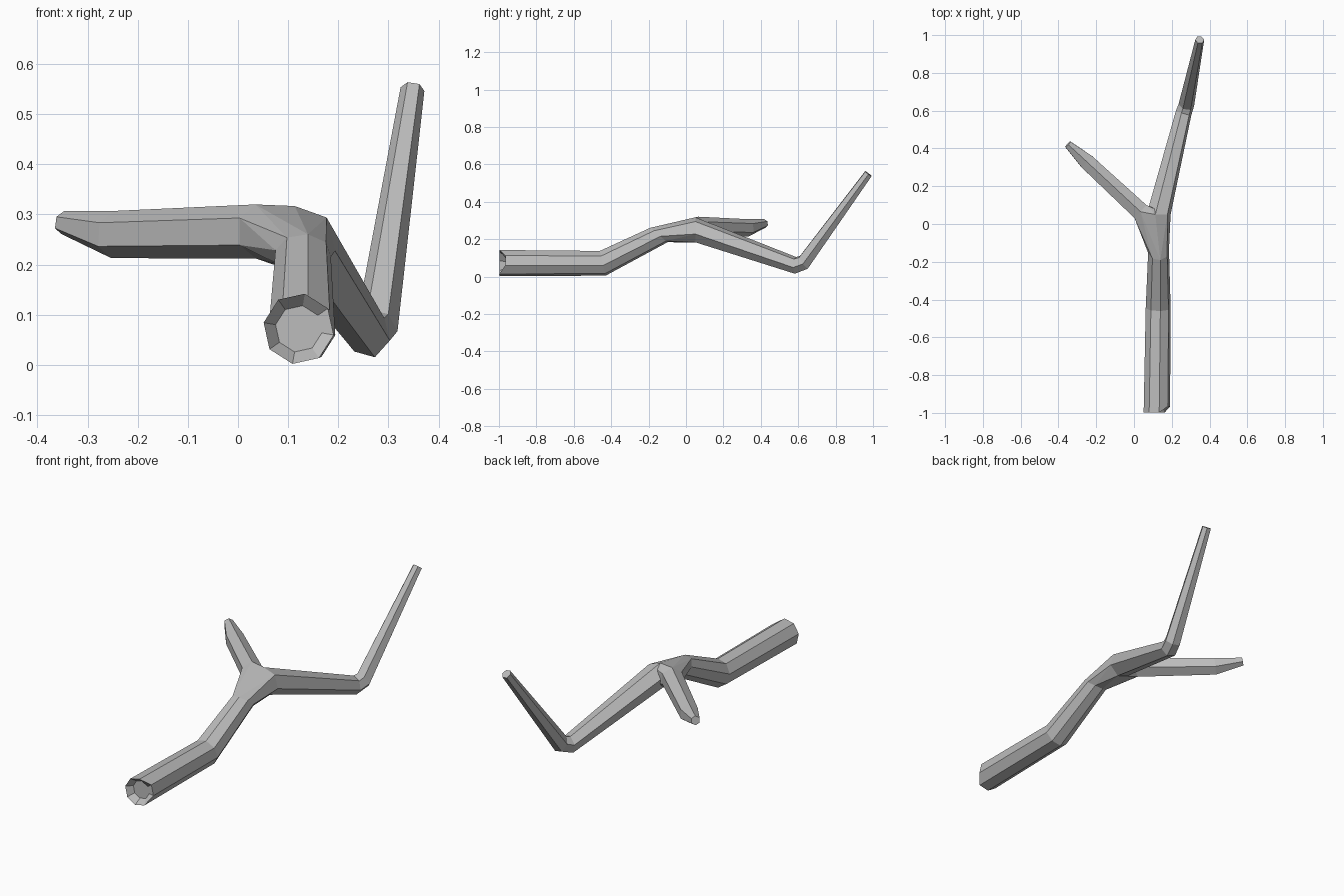
import bpy, bmesh
from math import cos, sin, radians
from mathutils import Vector

cube = bpy.data.objects.get("Cube")
if cube:
    bpy.data.objects.remove(cube, do_unlink=True)

bark = bpy.data.materials.new("grey bark")
bark.use_nodes = True
colour = (0.5, 0.5, 0.5, 1)
bark.diffuse_color = colour
bark.node_tree.nodes["Principled BSDF"].inputs["Base Color"].default_value = colour

bm = bmesh.new()


def tube(path, sides, phase, planes={}):
    """Mitred tube through (x, y, z, radius) points; planes overrides cut normals."""
    pts = [Vector(p[:3]) for p in path]
    dirs = [(b - a).normalized() for a, b in zip(pts, pts[1:])]
    rings = []
    for i, (c, p) in enumerate(zip(pts, path)):
        d = dirs[max(i - 1, 0)]
        after = dirs[min(i, len(dirs) - 1)]
        n = Vector(planes[i]) if i in planes else d + after
        u = d.cross(Vector((0, 0, 1))).normalized()
        v = u.cross(d)
        ring = []
        for k in range(sides):
            a = radians(phase + 360 * k / sides)
            off = (u * cos(a) + v * sin(a)) * p[3]
            off -= d * (off.dot(n) / d.dot(n))
            ring.append(bm.verts.new(c + off))
        rings.append(ring)
    for lo, hi in zip(rings, rings[1:]):
        bridge(lo, hi)
    return rings


def bridge(lo, hi):
    for k in range(len(lo)):
        j = (k + 1) % len(lo)
        bm.faces.new((lo[k], lo[j], hi[j], hi[k]))


# Thick trunk, lying on the ground then rising to the fork
trunk = tube([(0.121, -0.99, 0.072, 0.071), (0.128, -0.445, 0.071, 0.067),
              (0.13, -0.145, 0.222, 0.056)], 8, -10, {2: (0, 0.075, 0.09)})

# Long right-hand limb with a sharp rounded elbow
long_limb = tube([(0.13, 0.05, 0.25, 0.064), (0.262, 0.585, 0.06, 0.044),
                  (0.277, 0.63, 0.076, 0.042), (0.348, 0.975, 0.55, 0.024)],
                 6, 105, {0: (0, 1, 0)})

# Short side limb
side_limb = tube([(0.035, 0.065, 0.266, 0.054), (-0.25, 0.33, 0.26, 0.047),
                  (-0.35, 0.422, 0.284, 0.023)], 6, 90)

# Flat tips
bm.faces.new(long_limb[-1])
bm.faces.new(side_limb[-1])

# Hollowed cut end of the trunk with a chipped rim
rim = trunk[0]
centre = Vector((0.121, -0.99, 0.072))
inner = [bm.verts.new(centre + (v.co - centre) * 0.66 + Vector((0, 0.025, 0))) for v in rim]
bridge(inner, rim)
bm.faces.new(inner)
for v in rim[:2]:
    v.co.y += 0.025
for v in rim[2:]:
    v.co.y -= 0.008

# Fork: hull between the three open ends, with the hidden caps removed
ends = [trunk[-1], long_limb[0], side_limb[0]]
bmesh.ops.convex_hull(bm, input=[v for ring in ends for v in ring])
caps = [f for f in bm.faces if any(all(v in ring for v in f.verts) for ring in ends)]
bmesh.ops.delete(bm, geom=caps, context="FACES_ONLY")
bmesh.ops.recalc_face_normals(bm, faces=bm.faces[:])

mesh = bpy.data.meshes.new("forked_branch")
bm.to_mesh(mesh)
bm.free()
mesh.materials.append(bark)
branch = bpy.data.objects.new("forked_branch", mesh)
bpy.context.collection.objects.link(branch)
